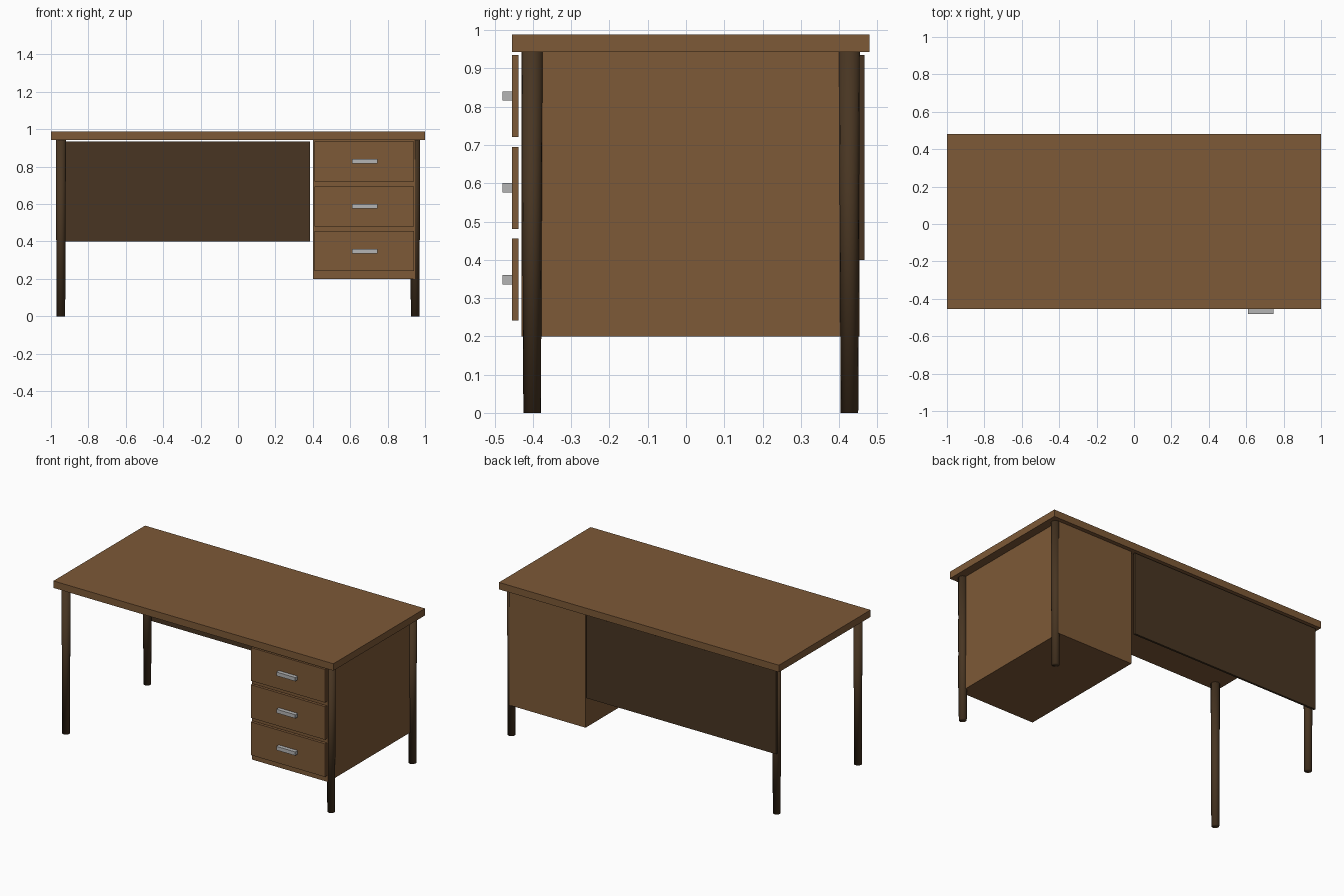
import bpy

cube = bpy.data.objects.get("Cube")
if cube:
    bpy.data.objects.remove(cube, do_unlink=True)


def make_material(name, rgb):
    mat = bpy.data.materials.new(name)
    mat.use_nodes = True
    mat.diffuse_color = (*rgb, 1)
    mat.node_tree.nodes["Principled BSDF"].inputs["Base Color"].default_value = (*rgb, 1)
    return mat


wood = make_material("warm wood", (0.205, 0.1, 0.038))
dark_wood = make_material("dark wood", (0.065, 0.036, 0.016))
metal = make_material("grey metal", (0.46, 0.46, 0.46))


def box(name, x, y, z, mat):
    """Box spanning the given (low, high) ranges."""
    spans = (x, y, z)
    bpy.ops.mesh.primitive_cube_add(size=1, location=[(a + b) / 2 for a, b in spans])
    obj = bpy.context.object
    obj.name = name
    size = [b - a for a, b in spans]
    for v in obj.data.vertices:
        v.co = [c * s for c, s in zip(v.co, size)]
    obj.data.materials.append(mat)
    return obj


def leg(name, x, y, height):
    """Slightly tapered round leg, softly shaded over its ends."""
    bpy.ops.mesh.primitive_cone_add(vertices=16, radius1=0.023, radius2=0.027,
                                    depth=height, location=(x, y, height / 2))
    obj = bpy.context.object
    obj.name = name
    obj.data.materials.append(dark_wood)
    bpy.ops.object.shade_smooth()


TOP_BOTTOM = 0.943

# Desk top
box("desk_top", (-1, 1), (-0.455, 0.48), (TOP_BOTTOM, 0.988), wood)

# Four legs
for side, x in (("right", -0.947), ("left", 0.947)):
    for end, y in (("front", -0.402), ("back", 0.427)):
        leg(f"{end}_{side}_leg", x, y, TOP_BOTTOM)

# Drawer cabinet and modesty panel
box("drawer_cabinet", (0.4, 0.945), (-0.43, 0.453), (0.2, TOP_BOTTOM), wood)
box("modesty_panel", (-0.97, 0.385), (0.453, 0.466), (0.4, 0.935), dark_wood)

# Three drawer fronts with bar handles
for i, name in enumerate(("bottom", "middle", "top")):
    mid = 0.348 + 0.24 * i
    box(f"{name}_drawer_front", (0.41, 0.94), (-0.455, -0.437),
        (mid - 0.107, mid + 0.107), wood)
    box(f"{name}_drawer_handle", (0.61, 0.745), (-0.48, -0.455),
        (mid - 0.012, mid + 0.012), metal)
